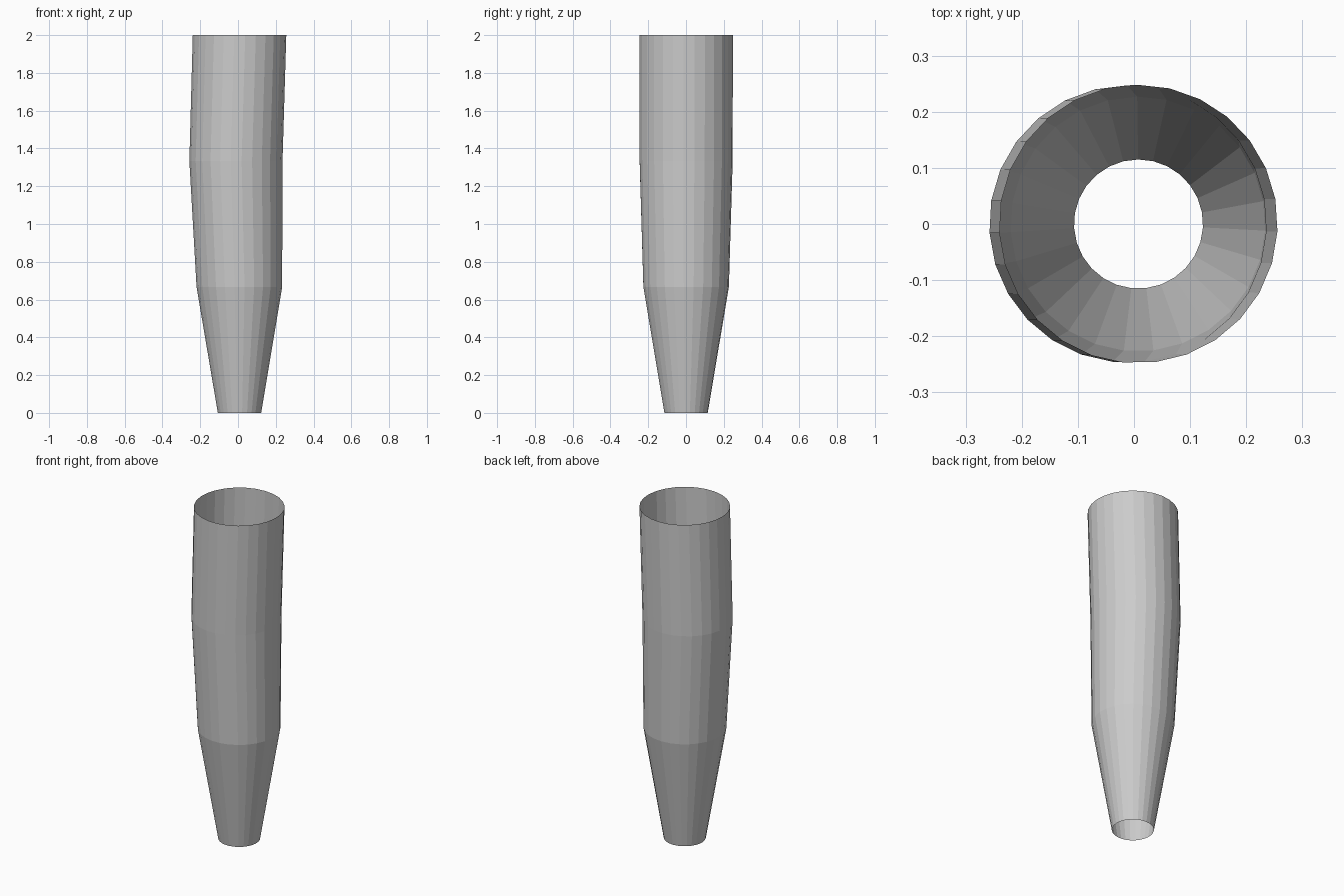
import bpy, bmesh
from math import cos, sin, pi, radians

if "Cube" in bpy.data.objects:
    bpy.data.objects.remove(bpy.data.objects["Cube"])

SIDES = 27
PHASE = radians(-3)
# rings: height, centre x, radius
RINGS = [(0.0, 0.008, 0.115), (0.667, 0.007, 0.227),
         (1.333, -0.011, 0.247), (2.0, 0.008, 0.248)]

# open-ended tapered tube, lofted ring by ring
bm = bmesh.new()
loops = []
for z, cx, r in RINGS:
    angles = [PHASE + 2 * pi * i / SIDES for i in range(SIDES)]
    loops.append([bm.verts.new((cx + r * cos(a), r * sin(a), z)) for a in angles])

for low, high in zip(loops, loops[1:]):
    for i in range(SIDES):
        j = (i + 1) % SIDES
        bm.faces.new((low[i], low[j], high[j], high[i]))

mesh = bpy.data.meshes.new("tapered_tube")
bm.to_mesh(mesh)
bm.free()
bpy.context.collection.objects.link(bpy.data.objects.new("tapered_tube", mesh))
